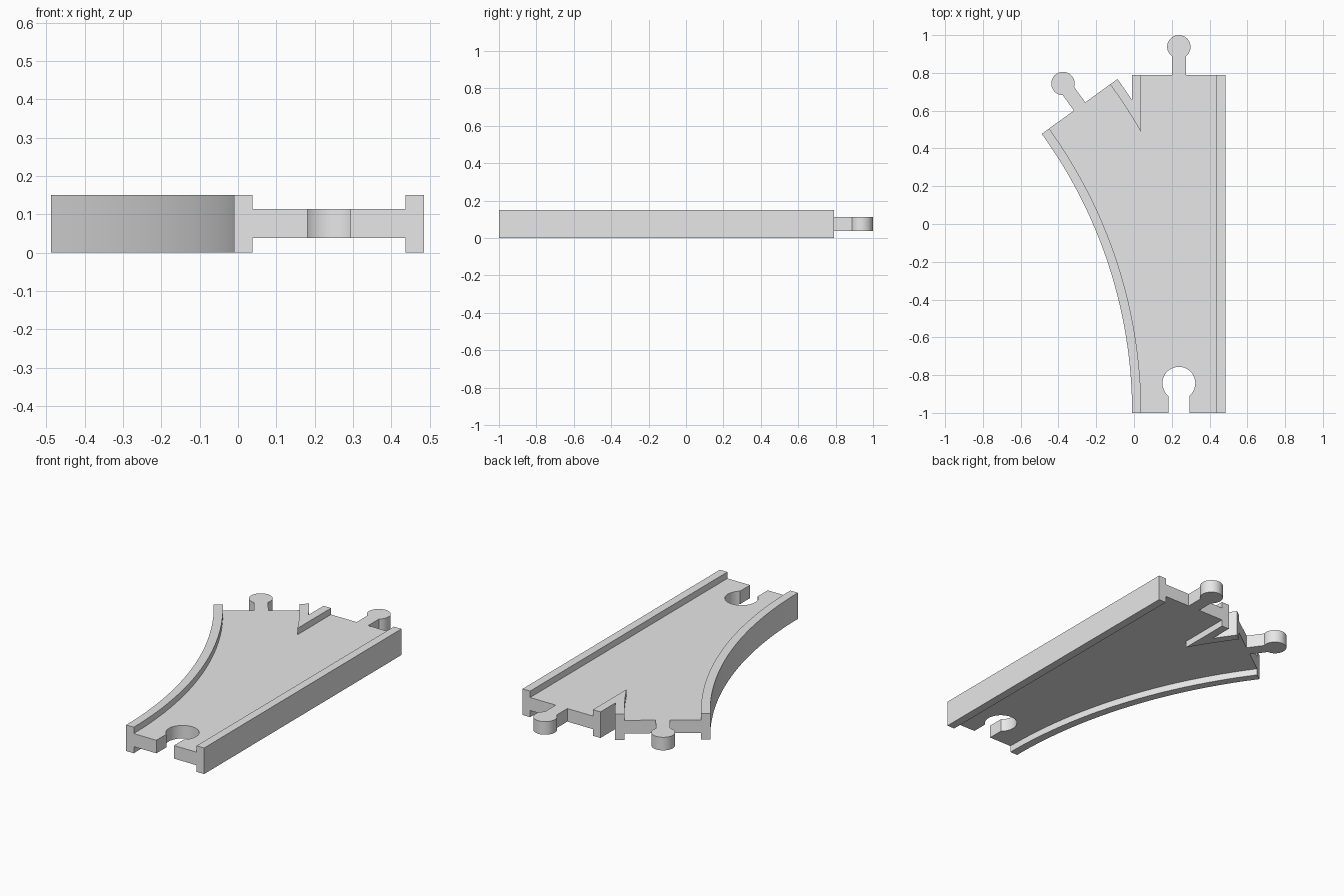
import bpy, bmesh
from math import sin, cos, pi, radians, sqrt, asin, acos
from mathutils import Vector

cube = bpy.data.objects.get("Cube")
if cube:
    bpy.data.objects.remove(cube)

# Main dimensions
LEFT, RIGHT, FRONT, BACK = -0.01, 0.485, -1.0, 0.79
RAIL = 0.048
HEIGHT, DECK_LOW, DECK_HIGH = 0.15, 0.038, 0.113
MID = (LEFT + RIGHT) / 2
R_IN = 2.519                       # inner edge radius of the branch
R_OUT = R_IN + RIGHT - LEFT
CX = LEFT - R_IN                   # branch turning centre
TURN = radians(35.9)

grey = bpy.data.materials.new("light_grey")
grey.use_nodes = True
grey.diffuse_color = (0.8, 0.8, 0.8, 1)
grey.node_tree.nodes["Principled BSDF"].inputs["Base Color"].default_value = (0.8, 0.8, 0.8, 1)


def arc(centre, r, a0, a1, n):
    return [Vector((centre[0] + r * cos(a0 + (a1 - a0) * i / n),
                    centre[1] + r * sin(a0 + (a1 - a0) * i / n))) for i in range(n + 1)]


def branch(r, a0, a1, n=32):
    return arc((CX, FRONT), r, a0, a1, n)


def angle_at_x(r, x):
    return acos((x - CX) / r)


def keyhole(base, out, half, reach, r):
    """Neck and round head, starting on the clockwise side of the outward direction."""
    out = Vector(out)
    side = Vector((out.y, -out.x))
    base = Vector(base)
    a = asin(half / r)
    pts = [base + side * half]
    for i in range(29):
        t = -pi + a + (2 * pi - 2 * a) * i / 28
        pts.append(base + out * (reach + r * cos(t)) - side * (r * sin(t)))
    return pts + [base - side * half]


def prism(name, outline, z0, z1):
    bm = bmesh.new()
    pts = []
    for p in outline:
        p = Vector(p)
        if not pts or (p - pts[-1]).length > 1e-5:
            pts.append(p)
    if (pts[0] - pts[-1]).length < 1e-5:
        pts.pop()
    base = bm.faces.new([bm.verts.new((p.x, p.y, z0)) for p in pts])
    top = bmesh.ops.extrude_face_region(bm, geom=[base])["geom"]
    bmesh.ops.translate(bm, vec=(0, 0, z1 - z0),
                        verts=[g for g in top if isinstance(g, bmesh.types.BMVert)])
    bmesh.ops.recalc_face_normals(bm, faces=bm.faces[:])
    bmesh.ops.triangulate(bm, faces=[f for f in bm.faces if len(f.verts) > 4])
    mesh = bpy.data.meshes.new(name)
    bm.to_mesh(mesh)
    bm.free()
    mesh.materials.append(grey)
    obj = bpy.data.objects.new(name, mesh)
    bpy.context.collection.objects.link(obj)
    bpy.ops.object.select_all(action='DESELECT')
    obj.select_set(True)
    bpy.context.view_layer.objects.active = obj
    bpy.ops.object.shade_smooth_by_angle(angle=radians(30))
    return obj


# Deck with a socket at the front and a peg on each exit
inner_x = LEFT + RAIL
fork_in = angle_at_x(R_OUT - RAIL, inner_x)
fork_out = angle_at_x(R_OUT, LEFT)
r_mid = (R_IN + R_OUT) / 2
exit_mid = (CX + r_mid * cos(TURN), FRONT + r_mid * sin(TURN))
socket = keyhole((MID, FRONT), (0, 1), 0.056, 0.157, 0.087)
deck = [(inner_x, FRONT)] + socket[::-1] + [(RIGHT - RAIL, FRONT), (RIGHT - RAIL, BACK)]
deck += keyhole((MID, BACK), (0, 1), 0.037, 0.148, 0.062)
deck += [(inner_x, BACK)] + branch(R_OUT - RAIL, fork_in, TURN, 10)
deck += keyhole(exit_mid, (-sin(TURN), cos(TURN)), 0.037, 0.15, 0.062)
deck += branch(R_IN + RAIL, TURN, 0)
prism("deck", deck, DECK_LOW, DECK_HIGH)

# Straight rail
prism("straight_rail", [(RIGHT - RAIL, FRONT), (RIGHT, FRONT), (RIGHT, BACK),
                        (RIGHT - RAIL, BACK)], 0, HEIGHT)

# Curved rail
prism("curved_rail", branch(R_IN, 0, TURN) + branch(R_IN + RAIL, TURN, 0), 0, HEIGHT)

# V-shaped rail between the two exits
prism("fork_rail", [(inner_x, BACK), (LEFT, BACK)] + branch(R_OUT, fork_out, TURN, 8)
      + branch(R_OUT - RAIL, TURN, fork_in, 10), 0, HEIGHT)
